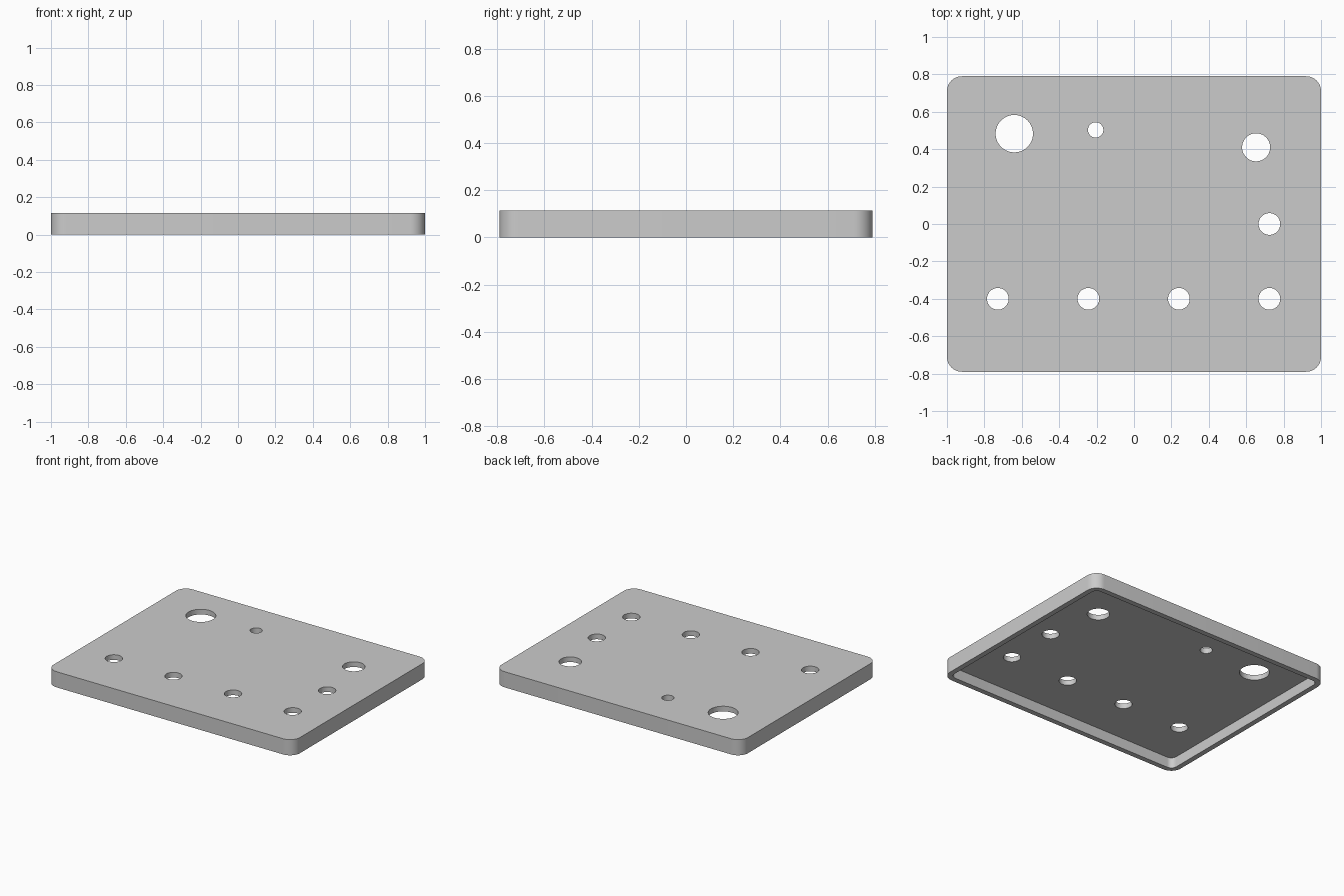
import bpy, bmesh, math
from mathutils import Matrix

cube = bpy.data.objects.get("Cube")
if cube:
    bpy.data.objects.remove(cube, do_unlink=True)

WIDTH, DEPTH, HEIGHT = 2.0, 1.58, 0.115
WALL = 0.038
CORNER = 0.08

grey = bpy.data.materials.new("light grey")
grey.use_nodes = True
grey.diffuse_color = (0.6, 0.6, 0.6, 1)
grey.node_tree.nodes["Principled BSDF"].inputs["Base Color"].default_value = (0.6, 0.6, 0.6, 1)


def add_object(name, bm):
    mesh = bpy.data.meshes.new(name)
    bm.to_mesh(mesh)
    bm.free()
    mesh.materials.append(grey)
    obj = bpy.data.objects.new(name, mesh)
    bpy.context.collection.objects.link(obj)
    return obj


def rounded_box(name, width, depth, bottom, top, radius):
    """Box whose four upright edges are rounded."""
    bm = bmesh.new()
    bmesh.ops.create_cube(bm, size=1)
    bmesh.ops.scale(bm, vec=(width, depth, top - bottom), verts=bm.verts)
    bmesh.ops.translate(bm, vec=(0, 0, (top + bottom) / 2), verts=bm.verts)
    upright = [e for e in bm.edges if abs(e.verts[0].co.z - e.verts[1].co.z) > 0.01]
    bmesh.ops.bevel(bm, geom=upright, offset=radius, segments=10, profile=0.5, affect='EDGES')
    return add_object(name, bm)


def cut(target, cutter):
    cutter.hide_render = True
    mod = target.modifiers.new("cut", 'BOOLEAN')
    mod.operation = 'DIFFERENCE'
    mod.solver = 'EXACT'
    mod.object = cutter
    bpy.context.view_layer.objects.active = target
    bpy.ops.object.modifier_apply(modifier=mod.name)
    bpy.data.objects.remove(cutter, do_unlink=True)


# Cover plate with a rim, hollow from below
cover = rounded_box("cover_plate", WIDTH, DEPTH, 0, HEIGHT, CORNER)
hollow = rounded_box("hollow_cutter", WIDTH - 2 * WALL, DEPTH - 2 * WALL,
                     -0.1, HEIGHT - WALL, CORNER - WALL)
cut(cover, hollow)

# Round holes: x, y, radius
holes = [(-0.64, 0.483, 0.1), (-0.205, 0.503, 0.041), (0.653, 0.41, 0.075), (0.724, 0, 0.058)]
holes += [(x, -0.4, 0.058) for x in (-0.728, -0.244, 0.24, 0.724)]
bm = bmesh.new()
for x, y, r in holes:
    bmesh.ops.create_cone(bm, cap_ends=True, segments=48, radius1=r, radius2=r, depth=0.5,
                          matrix=Matrix.Translation((x, y, HEIGHT)))
cut(cover, add_object("hole_cutter", bm))

# Smooth the rounded walls, keep the rims crisp
bpy.ops.object.select_all(action='DESELECT')
cover.select_set(True)
bpy.context.view_layer.objects.active = cover
bpy.ops.object.shade_smooth_by_angle(angle=math.radians(30))
